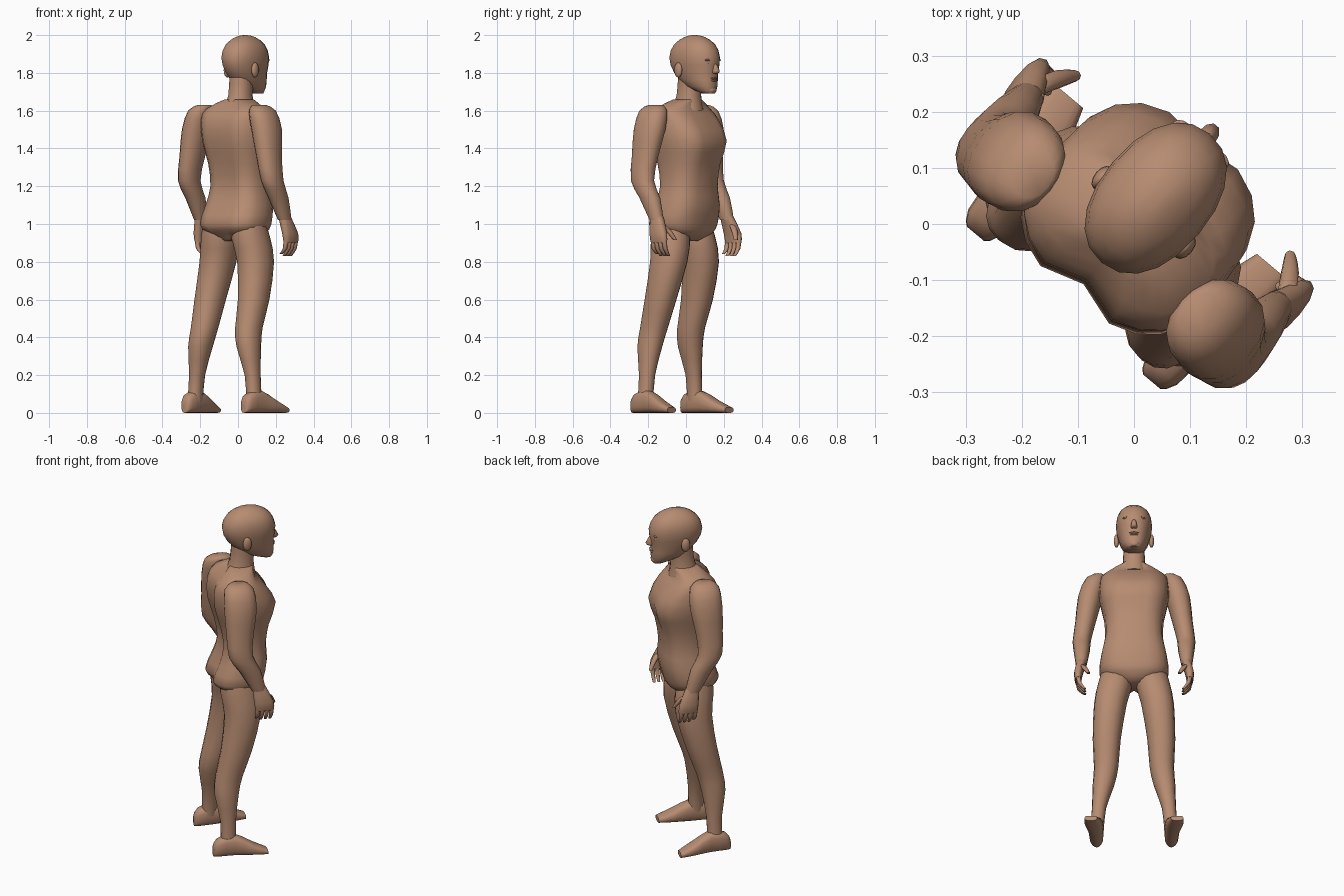
import bpy
import bmesh
import math
from mathutils import Matrix, Vector

cube = bpy.data.objects.get("Cube")
if cube:
    bpy.data.objects.remove(cube, do_unlink=True)

# One skin colour for the whole figure
skin = bpy.data.materials.new("warm brown skin")
skin.use_nodes = True
colour = (0.47, 0.26, 0.165, 1)
skin.diffuse_color = colour
shader = skin.node_tree.nodes["Principled BSDF"]
shader.inputs["Base Color"].default_value = colour
shader.inputs["Roughness"].default_value = 0.8

# The figure is modelled facing +y, then turned as a whole
turn = math.radians(-40)


def finish(name, bm):
    """Turn a bmesh into a smooth shaded, coloured and rotated object."""
    bmesh.ops.recalc_face_normals(bm, faces=bm.faces)
    mesh = bpy.data.meshes.new(name)
    bm.to_mesh(mesh)
    bm.free()
    mesh.materials.append(skin)
    mesh.shade_smooth()
    mesh.set_sharp_from_angle(angle=math.radians(60))
    obj = bpy.data.objects.new(name, mesh)
    obj.rotation_euler.z = turn
    bpy.context.collection.objects.link(obj)


def signed_power(value, power):
    return math.copysign(abs(value) ** power, value)


def smooth_rows(rows, depth_ratio):
    """Fill in a section halfway between each pair, along a smooth curve."""
    keys = []
    for row in rows:
        if len(row) == 4:
            row = (*row, row[-1] * depth_ratio)
        keys.append(Vector(row))
    result = []
    for i in range(len(keys) - 1):
        start, end = keys[i], keys[i + 1]
        before = keys[max(i - 1, 0)]
        after = keys[min(i + 2, len(keys) - 1)]
        middle = (start + end) / 2 + (start + end - before - after) / 16
        result += [start, middle]
    return result + [keys[-1]]


def loft(name, rows, side=1, sides=16, square=2.2, depth_ratio=1, along="z", shape=None):
    """Skin rounded sections: position, centre x, other centre, half width, half depth.

    Sections without a half depth take it from the half width by depth_ratio."""
    bm = bmesh.new()
    rings = []
    for position, centre, middle, half, deep in smooth_rows(rows, depth_ratio):
        ring = []
        for i in range(sides):
            angle = math.tau * i / sides
            x = centre + half * signed_power(math.cos(angle), 2 / square)
            other = middle + deep * signed_power(math.sin(angle), 2 / square)
            point = (x, other, position) if along == "z" else (x, position, other)
            ring.append(bm.verts.new(point))
        rings.append(ring)
    for lower, upper in zip(rings, rings[1:]):
        for i in range(sides):
            j = (i + 1) % sides
            bm.faces.new((lower[i], lower[j], upper[j], upper[i]))
    bm.faces.new(rings[0])
    bm.faces.new(rings[-1])
    for vert in bm.verts:
        if shape:
            shape(vert.co)
        vert.co.x *= side
    finish(name, bm)


def ellipsoid(name, centre, size):
    bm = bmesh.new()
    matrix = Matrix.Translation(centre) @ Matrix.Diagonal((*size, 1))
    bmesh.ops.create_uvsphere(bm, u_segments=12, v_segments=8, radius=1, matrix=matrix)
    finish(name, bm)


def furrow(co):
    """Press in the spine behind and the breastbone in front."""
    if abs(co.x) < 0.01:
        if co.y < 0:
            co.y += 0.03
        elif 1.3 < co.z < 1.55:
            co.y -= 0.015


# Torso and neck
loft("torso", [
    (0.91, 0, -0.01, 0.05, 0.07),
    (0.95, 0, -0.01, 0.15, 0.12),
    (1, 0, -0.02, 0.19, 0.15),
    (1.1, 0, 0.01, 0.18, 0.14),
    (1.2, 0, 0.02, 0.16, 0.125),
    (1.32, 0, 0.02, 0.165, 0.145),
    (1.44, 0, 0.02, 0.19, 0.18),
    (1.55, 0, -0.01, 0.19, 0.15),
    (1.61, 0, -0.02, 0.17, 0.1),
    (1.66, 0, 0.01, 0.07, 0.07),
], sides=20, square=2.7, shape=furrow)

loft("neck", [
    (1.6, 0, 0.01, 0.08),
    (1.68, 0, 0.02, 0.06),
    (1.79, 0, 0.03, 0.06),
], depth_ratio=1.1)

# Head, narrowing to the chin
loft("head", [
    (1.69, 0, 0.16, 0.03, 0.03),
    (1.73, 0, 0.11, 0.065, 0.09),
    (1.8, 0, 0.07, 0.085, 0.13),
    (1.88, 0, 0.06, 0.1, 0.15),
    (1.95, 0, 0.06, 0.085, 0.12),
    (1.99, 0, 0.06, 0.04, 0.06),
    (2, 0, 0.06, 0.01, 0.01),
], sides=20)

# Face
loft("nose", [
    (1.86, 0, 0.19, 0.01, 0.01),
    (1.81, 0, 0.2, 0.018, 0.03),
    (1.797, 0, 0.2, 0.014, 0.015),
], sides=10)
ellipsoid("upper_lip", (0, 0.196, 1.771), (0.027, 0.012, 0.006))
ellipsoid("lower_lip", (0, 0.194, 1.759), (0.023, 0.012, 0.006))
ellipsoid("chin", (0, 0.18, 1.71), (0.03, 0.02, 0.02))

for label, side in (("left", -1), ("right", 1)):
    ellipsoid(label + "_eye", (side * 0.037, 0.18, 1.845), (0.018, 0.015, 0.009))
    ellipsoid(label + "_brow", (side * 0.037, 0.185, 1.868), (0.026, 0.015, 0.007))
    ellipsoid(label + "_ear", (side * 0.096, 0.027, 1.815), (0.015, 0.025, 0.04))

    # Arm, from the shoulder cap to the wrist
    loft(label + "_arm", [
        (1.63, 0.19, -0.05, 0.03),
        (1.6, 0.21, -0.05, 0.06),
        (1.5, 0.24, -0.05, 0.068),
        (1.36, 0.265, -0.06, 0.057),
        (1.23, 0.287, -0.06, 0.05),
        (1.14, 0.287, -0.01, 0.045),
        (1.02, 0.29, 0.04, 0.03),
    ], side, depth_ratio=1.35)

    # Hand with curled fingers and a thumb
    loft(label + "_palm", [
        (1.04, 0.287, 0.04, 0.027, 0.037),
        (0.95, 0.306, 0.065, 0.024, 0.055),
        (0.9, 0.306, 0.07, 0.017, 0.053),
    ], side, sides=12, square=2.6)
    for i, finger in enumerate(("little", "ring", "middle", "index")):
        y = 0.03 + 0.026 * i
        tip = 0.84 if finger == "little" else 0.83
        loft(f"{label}_{finger}_finger", [
            (0.92, 0.306, y, 0.013),
            (0.87, 0.3, y, 0.012),
            (tip, 0.27, y, 0.008),
        ], side, sides=8)
    loft(label + "_thumb", [
        (1, 0.29, 0.075, 0.015),
        (0.96, 0.27, 0.11, 0.016),
        (0.915, 0.25, 0.135, 0.01),
    ], side, sides=8)

    # Leg, from the hip to the ankle
    loft(label + "_leg", [
        (1.01, 0.1, -0.03, 0.08),
        (0.93, 0.104, -0.02, 0.095),
        (0.8, 0.13, -0.01, 0.09),
        (0.6, 0.15, -0.05, 0.077),
        (0.45, 0.153, -0.093, 0.067),
        (0.35, 0.167, -0.11, 0.06),
        (0.2, 0.192, -0.108, 0.039),
        (0.06, 0.204, -0.11, 0.038),
    ], side, depth_ratio=1.12)

    # Foot, from the heel to the toes
    loft(label + "_foot", [
        (-0.195, 0.205, 0.03, 0.02, 0.03),
        (-0.17, 0.206, 0.05, 0.037, 0.05),
        (-0.08, 0.21, 0.06, 0.042, 0.06),
        (0.02, 0.225, 0.034, 0.047, 0.034),
        (0.1, 0.237, 0.015, 0.035, 0.015),
    ], side, square=2.8, along="y")
